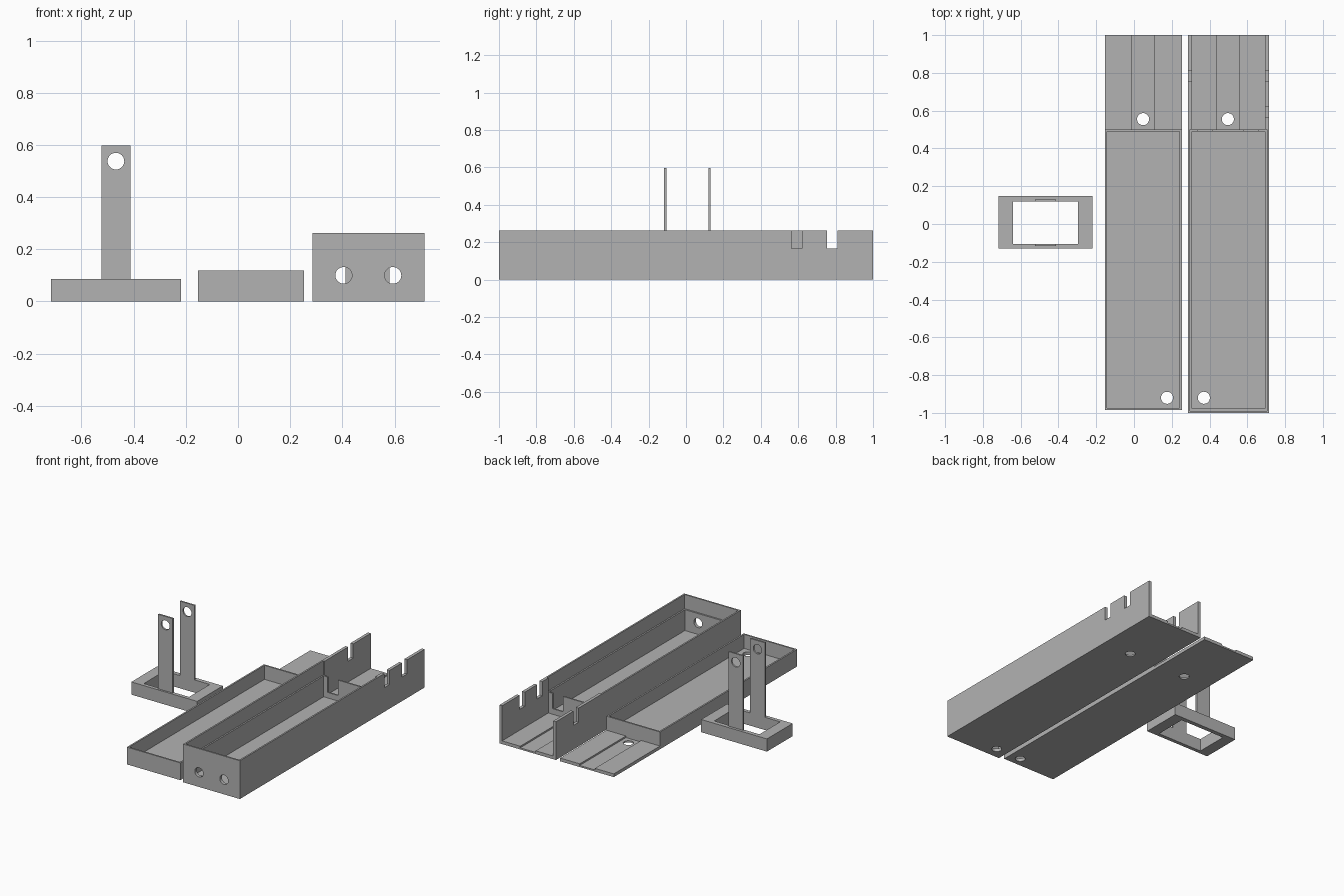
import bpy
import bmesh
from math import pi
from mathutils import Matrix, Vector

cube = bpy.data.objects.get("Cube")
if cube:
    bpy.data.objects.remove(cube, do_unlink=True)

grey = bpy.data.materials.new("plain_grey")
grey.use_nodes = True
grey.diffuse_color = (0.45, 0.45, 0.45, 1)
grey.node_tree.nodes["Principled BSDF"].inputs["Base Color"].default_value = grey.diffuse_color


def make(name, bm):
    mesh = bpy.data.meshes.new(name)
    bm.to_mesh(mesh)
    bm.free()
    mesh.materials.append(grey)
    obj = bpy.data.objects.new(name, mesh)
    bpy.context.collection.objects.link(obj)
    return obj


def block(name, xs, ys, zs):
    """Box spanning the given ranges."""
    bm = bmesh.new()
    bmesh.ops.create_cube(bm, size=1)
    spans = (xs, ys, zs)
    bmesh.ops.scale(bm, vec=Vector([b - a for a, b in spans]), verts=bm.verts)
    bmesh.ops.translate(bm, vec=Vector([(a + b) / 2 for a, b in spans]), verts=bm.verts)
    return make(name, bm)


def rod(centre, length, axis="Z", radius=0.032):
    """Round cutter along Z or Y."""
    bm = bmesh.new()
    turn = Matrix.Rotation(pi / 2, 4, "X") if axis == "Y" else Matrix()
    bmesh.ops.create_cone(bm, cap_ends=True, segments=32, radius1=radius, radius2=radius,
                          depth=length, matrix=Matrix.Translation(centre) @ turn)
    return make("hole_cutter", bm)


def cut(obj, cutter):
    """Subtract the cutter, then discard it."""
    cutter.hide_render = True
    mod = obj.modifiers.new("cut", "BOOLEAN")
    mod.operation = "DIFFERENCE"
    mod.solver = "EXACT"
    mod.object = cutter
    bpy.context.view_layer.update()
    graph = bpy.context.evaluated_depsgraph_get()
    result = bpy.data.meshes.new_from_object(obj.evaluated_get(graph))
    obj.modifiers.clear()
    obj.data = result
    bpy.data.objects.remove(cutter, do_unlink=True)


def cut_block(obj, xs, ys, zs):
    cut(obj, block("block_cutter", xs, ys, zs))


FLOOR, GROOVE, STEP, OVER = 0.022, 0.011, 0.165, 0.4
BACK = 1.1

# Deep case: stepped rim, front pocket, open rear bay
case = block("case", (0.285, 0.714), (-1, 1), (0, 0.262))
inner = (0.306, 0.693)
cut_block(case, inner, (-0.978, BACK), (STEP, OVER))
cut_block(case, (0.296, 0.703), (-0.989, 0.5), (STEP, OVER))
cut_block(case, inner, (-0.978, 0.49), (FLOOR, 0.3))
cut_block(case, inner, (0.5, BACK), (FLOOR, 0.3))
cut_block(case, (0.439, 0.556), (0.5, BACK), (GROOVE, 0.1))

# Slots in the cross wall and in the rear side walls
for xs in ((0.335, 0.413), (0.581, 0.66)):
    cut_block(case, xs, (0.45, 0.55), (0.06, 0.3))
cut_block(case, (0.2, 0.8), (0.755, 0.81), (STEP, OVER))
cut_block(case, (0.65, 0.8), (0.565, 0.62), (STEP, OVER))

# Round holes in the case floor and front wall
for x, y in ((0.497, 0.555), (0.37, -0.92)):
    cut(case, rod((x, y, 0), 0.2))
for x in (0.405, 0.594):
    cut(case, rod((x, -1, 0.1), 0.1, "Y"))

# Shallow lid: walled tray with a flat grooved tongue behind it
lid = block("lid", (-0.153, 0.253), (-0.985, 1), (0, 0.118))
cut_block(lid, (-0.3, 0.4), (0.5, BACK), (FLOOR, OVER))
cut_block(lid, (-0.142, 0.242), (-0.974, 0.489), (FLOOR, OVER))
cut_block(lid, (-0.01, 0.105), (0.5, BACK), (GROOVE, 0.1))
for x, y in ((0.048, 0.555), (0.175, -0.92)):
    cut(lid, rod((x, y, 0), 0.1))

# Bracket: open frame with two drilled uprights
frame = block("bracket_frame", (-0.717, -0.219), (-0.13, 0.148), (0, 0.087))
cut_block(frame, (-0.64, -0.297), (-0.105, 0.119), (-0.1, OVER))
for name, ys in (("front_upright", (-0.117, -0.105)), ("back_upright", (0.119, 0.13))):
    post = block(name, (-0.524, -0.413), ys, (0.087, 0.597))
    cut(post, rod((-0.468, sum(ys) / 2, 0.538), 0.1, "Y"))
